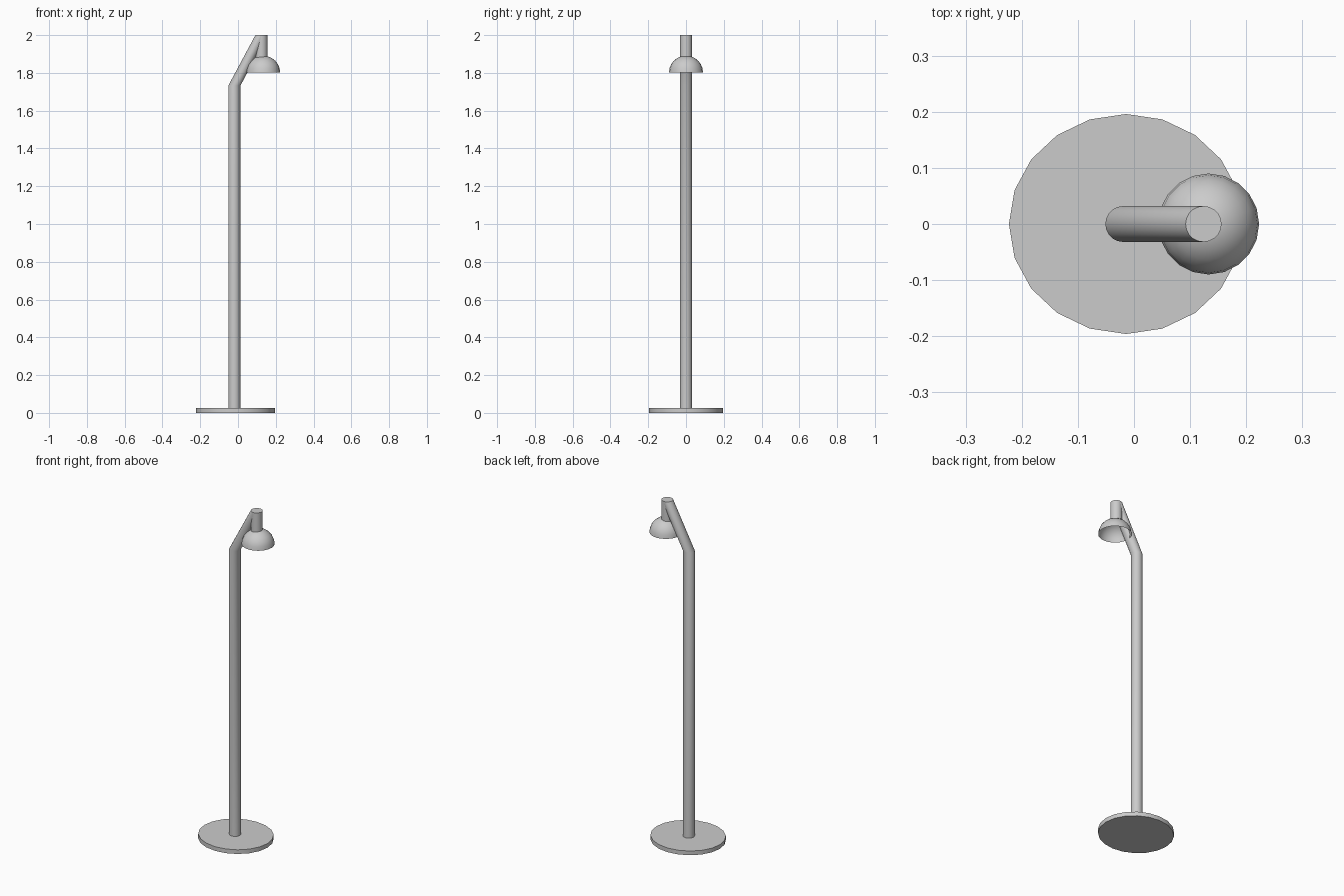
import bpy, bmesh
from math import sin, cos, pi, radians

if "Cube" in bpy.data.objects:
    bpy.data.objects.remove(bpy.data.objects["Cube"])

SIDES = 20


def ring_loft(name, rings, cap_start=True, cap_end=True):
    """Skin horizontal rings given as (centre_x, z, radius_x, radius_y); radius 0 makes a pole."""
    bm = bmesh.new()
    loops = []
    for cx, z, rx, ry in rings:
        if rx == 0:
            loops.append([bm.verts.new((cx, 0, z))])
        else:
            loops.append([bm.verts.new((cx + rx * cos(2 * pi * i / SIDES),
                                        ry * sin(2 * pi * i / SIDES), z))
                          for i in range(SIDES)])
    for a, b in zip(loops, loops[1:]):
        for i in range(SIDES):
            j = (i + 1) % SIDES
            if len(b) == 1:
                bm.faces.new((a[i], a[j], b[0]))
            else:
                bm.faces.new((a[i], a[j], b[j], b[i]))
    if cap_start and len(loops[0]) > 1:
        bm.faces.new(loops[0][::-1])
    if cap_end and len(loops[-1]) > 1:
        bm.faces.new(loops[-1])
    mesh = bpy.data.meshes.new(name)
    bm.to_mesh(mesh)
    bm.free()
    obj = bpy.data.objects.new(name, mesh)
    bpy.context.collection.objects.link(obj)
    bpy.context.view_layer.objects.active = obj
    bpy.ops.object.select_all(action='DESELECT')
    obj.select_set(True)
    bpy.ops.object.shade_smooth_by_angle(angle=radians(30))
    return obj


R = 0.032          # tube radius
POLE_X = -0.019
TIP_X = 0.124

# Flat foot disc
ring_loft("base", [(-0.014, 0, 0.209, 0.196), (-0.014, 0.025, 0.209, 0.196)])

# Upright pole with slanted arm, its rings kept level
ring_loft("pole_and_arm", [(POLE_X, 0.02, R, R), (POLE_X, 1.733, R, R), (TIP_X, 2.0, R, R)],
          cap_end=False)

# Short drop tube holding the shade
ring_loft("shade_holder", [(TIP_X, 1.875, R, R), (TIP_X, 2.0, R, R)])

# Open half-sphere shade
SHADE_R, STEPS = 0.09, 6
dome = []
for k in range(STEPS + 1):
    a = pi / 2 * k / STEPS
    r = 0 if k == STEPS else SHADE_R * cos(a)
    dome.append((0.133, 1.803 + 0.088 * sin(a), r, r))
ring_loft("lamp_shade", dome, cap_start=False)
